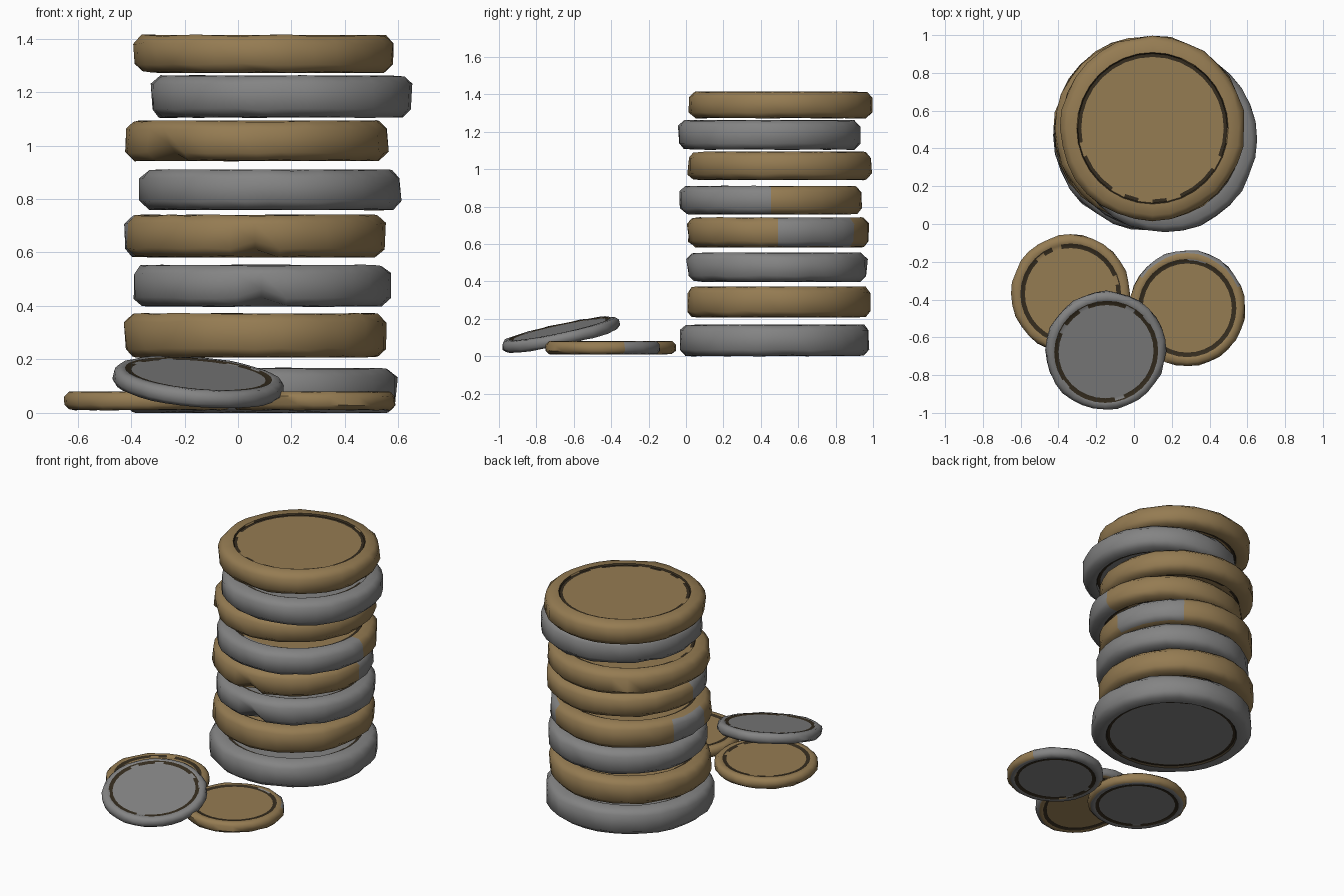
import bpy, bmesh, math, random
from math import sin, cos, pi, radians, degrees

if "Cube" in bpy.data.objects:
    bpy.data.objects.remove(bpy.data.objects["Cube"], do_unlink=True)
random.seed(4)


def material(name, color):
    m = bpy.data.materials.new(name)
    m.use_nodes = True
    m.diffuse_color = (*color, 1)
    m.node_tree.nodes["Principled BSDF"].inputs["Base Color"].default_value = (*color, 1)
    return m


GOLD, GREY, DARK = 0, 1, 2
MATS = [material("old gold", (0.30, 0.20, 0.085)),
        material("worn silver", (0.23, 0.23, 0.23)),
        material("dark groove", (0.035, 0.025, 0.013))]
SEG = 32


def coin(name, center, r, h, metal, groove=0.81, wear=0.006, dent=None, tilt=(0, 0), paint=None):
    """Lathed coin with a recessed face on both sides and a worn rim."""
    b, d = min(0.03, h * 0.25), h * 0.07
    # upper half of the cross-section: face edge, groove, rim, chamfer
    half = [(r * groove - 0.018, h / 2 - d), (r * groove, h / 2 - d),
            (r * groove + 0.006, h / 2), (r - b, h / 2), (r, h / 2 - b)]
    profile = half + [(p, -z) for p, z in reversed(half)]
    bm = bmesh.new()
    rings = []
    for k, (p, z) in enumerate(profile):
        ring = []
        for i in range(SEG):
            a = 2 * pi * i / SEG
            outer = 3 <= k <= 6
            rr = p + (random.uniform(-wear, wear) if outer else 0)
            zz = z + (random.uniform(-wear, wear * 0.3) * (1 if z > 0 else -1) if outer else 0)
            # a nick pressed into the lower edge
            if dent is not None and k in (5, 6) and abs(a - radians(dent) % (2 * pi)) < pi / SEG:
                rr, zz = rr - 0.03, zz + 0.03
            ring.append(bm.verts.new((rr * cos(a), rr * sin(a), zz)))
        rings.append(ring)
    for k in range(len(rings) - 1):
        for i in range(SEG):
            j = (i + 1) % SEG
            f = bm.faces.new((rings[k][i], rings[k + 1][i], rings[k + 1][j], rings[k][j]))
            # the groove is dark, worn away here and there
            in_groove = k in (0, 1, 7, 8)
            f.material_index = DARK if in_groove and random.random() > 0.08 else metal
    for ring in (rings[0], rings[-1][::-1]):
        bm.faces.new(ring).material_index = metal
    bmesh.ops.recalc_face_normals(bm, faces=bm.faces)
    # stains of the other metal, chosen by direction or position
    if paint:
        for f in bm.faces:
            c = f.calc_center_median()
            if f.material_index != DARK and paint(c, degrees(math.atan2(c.y, c.x)) % 360, f.normal):
                f.material_index = 1 - metal
    me = bpy.data.meshes.new(name)
    bm.to_mesh(me)
    bm.free()
    for m in MATS:
        me.materials.append(m)
    ob = bpy.data.objects.new(name, me)
    ob.location = center
    ob.rotation_euler = (radians(tilt[0]), radians(tilt[1]), 0)
    bpy.context.collection.objects.link(ob)
    bpy.ops.object.select_all(action="DESELECT")
    ob.select_set(True)
    bpy.context.view_layer.objects.active = ob
    bpy.ops.object.shade_smooth_by_angle(angle=radians(55))
    return ob


def side(n):
    return abs(n.z) < 0.9


def two_stains(c, a, n):
    return side(n) and (a < 56 or 163 < a < 192)


def gold_back(c, a, n):
    return c.y > -0.03


# tall stack, bottom to top: x, y, radius, bottom, top, metal, nick angle, stain
STACK = [
    (0.085, 0.472, 0.508, 0.0, 0.168, GREY, None, None),
    (0.066, 0.495, 0.490, 0.207, 0.372, GOLD, None, None),
    (0.088, 0.487, 0.482, 0.397, 0.553, GREY, 270, None),
    (0.064, 0.492, 0.487, 0.582, 0.741, GOLD, 270, two_stains),
    (0.120, 0.455, 0.486, 0.758, 0.910, GREY, None, gold_back),
    (0.070, 0.502, 0.490, 0.942, 1.093, GOLD, 225, None),
    (0.163, 0.446, 0.488, 1.104, 1.262, GREY, None, None),
    (0.098, 0.507, 0.488, 1.272, 1.414, GOLD, None, None),
]
for i, (x, y, r, z0, z1, metal, nick, stain) in enumerate(STACK):
    coin(f"stack_coin_{i + 1}", (x, y, (z0 + z1) / 2), r, z1 - z0, metal,
         dent=nick, paint=stain)

# two gold coins lying flat, with silver undersides
coin("loose_coin_right", (-0.335, -0.37, 0.045), 0.314, 0.07, GOLD, 0.83, 0.004,
     paint=lambda c, a, n: n.z < -0.9)
coin("loose_coin_left", (0.282, -0.445, 0.045), 0.306, 0.07, GOLD, 0.83, 0.004,
     paint=lambda c, a, n: n.z < -0.9 or (side(n) and 17 < a < 150))

# silver coin leaning on the other two, gold underneath
coin("leaning_coin", (-0.15, -0.67, 0.115), 0.318, 0.065, GREY, 0.85, 0.004,
     tilt=(12, 5), paint=lambda c, a, n: n.z < -0.9)
